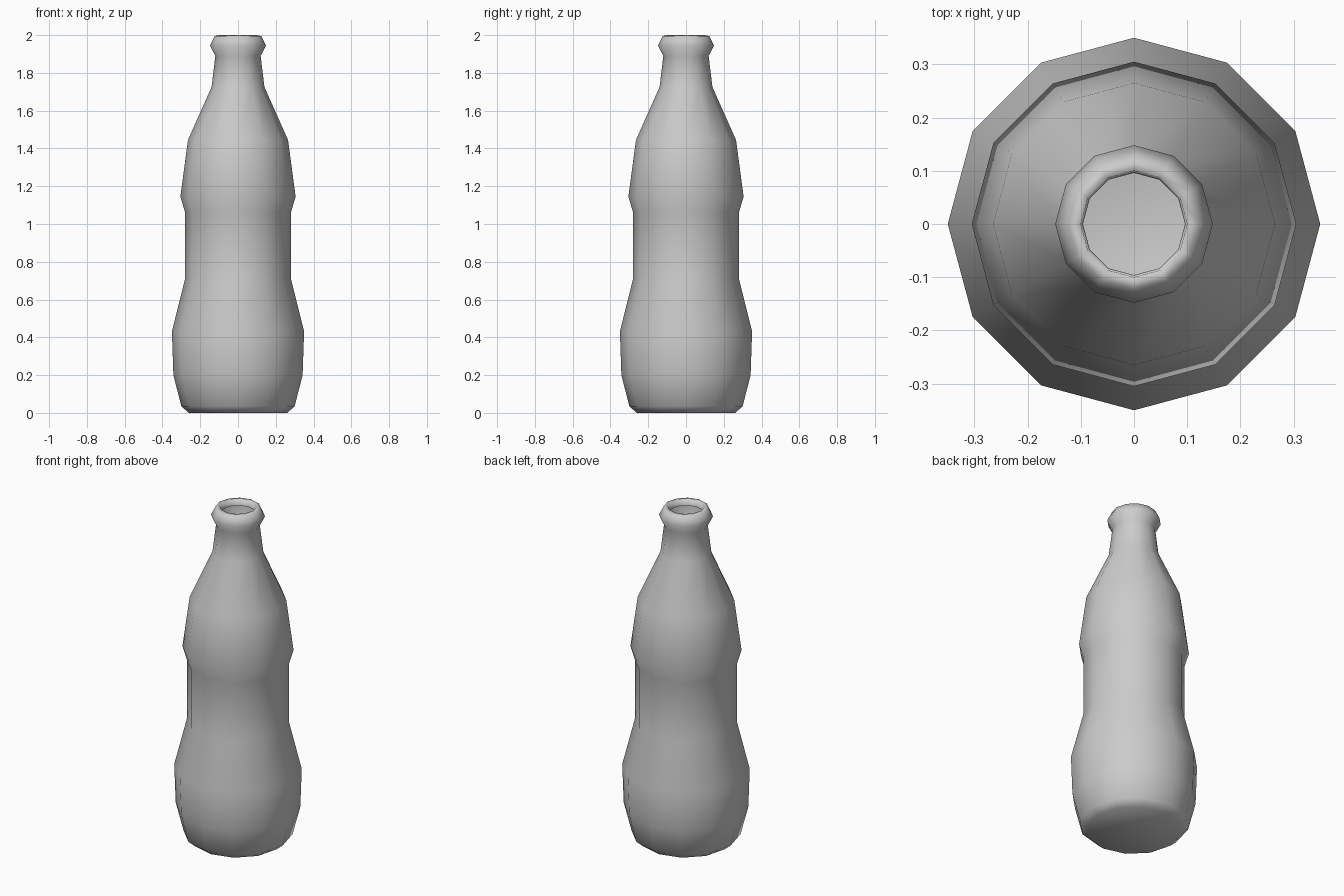
import bpy, bmesh
from math import cos, sin, pi

if "Cube" in bpy.data.objects:
    bpy.data.objects.remove(bpy.data.objects["Cube"])

SIDES = 12
# Bottle outline from base to mouth (radius, height), ending with the inner lip
PROFILE = [
    (0.26, 0.0), (0.30, 0.035), (0.342, 0.20), (0.35, 0.43),
    (0.28, 0.71), (0.28, 1.06), (0.305, 1.145), (0.265, 1.445),
    (0.14, 1.725), (0.12, 1.89), (0.148, 1.945), (0.123, 1.995),
    (0.10, 2.0), (0.096, 1.96),
]

bm = bmesh.new()
rings = [[bm.verts.new((r * cos(2 * pi * i / SIDES), r * sin(2 * pi * i / SIDES), z))
          for i in range(SIDES)] for r, z in PROFILE]

# Wall between neighbouring rings
for low, high in zip(rings, rings[1:]):
    for i in range(SIDES):
        j = (i + 1) % SIDES
        bm.faces.new((low[i], low[j], high[j], high[i]))

# Closed base, open mouth
bm.faces.new(rings[0][::-1])

for face in bm.faces:
    face.smooth = True

mesh = bpy.data.meshes.new("bottle")
bm.to_mesh(mesh)
bm.free()
bottle = bpy.data.objects.new("bottle", mesh)
bpy.context.collection.objects.link(bottle)
